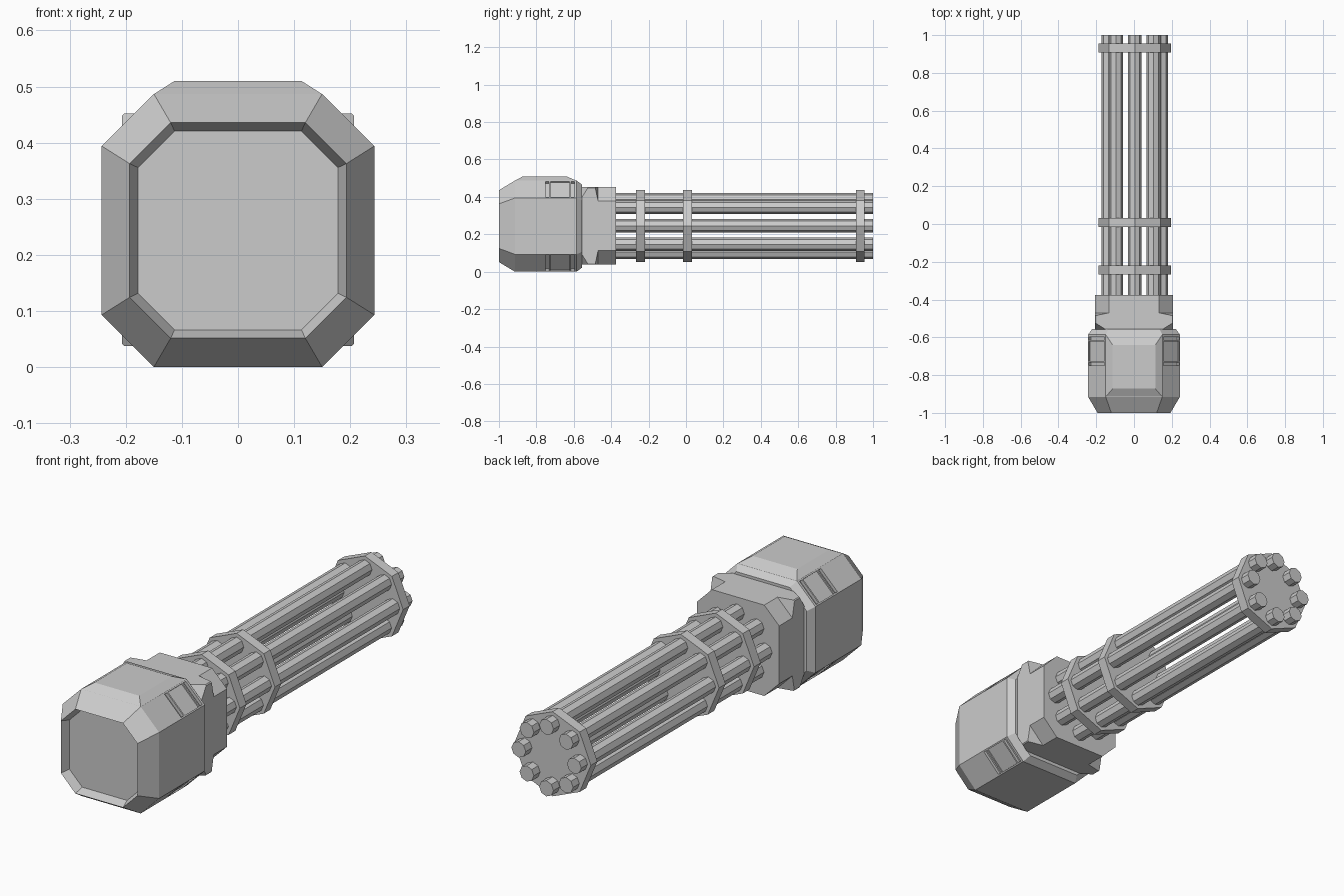
import bpy, bmesh, math
from mathutils import Matrix

if "Cube" in bpy.data.objects:
    bpy.data.objects.remove(bpy.data.objects["Cube"])

CZ = 0.245  # height of the long axis


def loft(name, sections):
    """Skin a list of (y, outline) cross-sections and cap both ends."""
    bm = bmesh.new()
    rings = [[bm.verts.new((x, y, z)) for x, z in pts] for y, pts in sections]
    n = len(rings[0])
    for a, b in zip(rings, rings[1:]):
        for i in range(n):
            j = (i + 1) % n
            bm.faces.new((a[i], a[j], b[j], b[i]))
    bm.faces.new(rings[0])
    bm.faces.new(rings[-1])
    bmesh.ops.recalc_face_normals(bm, faces=bm.faces)
    me = bpy.data.meshes.new(name)
    bm.to_mesh(me)
    bm.free()
    ob = bpy.data.objects.new(name, me)
    bpy.context.collection.objects.link(ob)
    return ob


def cut_square(hx, hz, c, cz=CZ):
    """Rectangle outline with 45 degree corners of size c."""
    return [(sx * x, cz + sz * z) for sx, sz, x, z in (
        (1, 1, hx, hz - c), (1, 1, hx - c, hz), (-1, 1, hx - c, hz), (-1, 1, hx, hz - c),
        (-1, -1, hx, hz - c), (-1, -1, hx - c, hz), (1, -1, hx - c, hz), (1, -1, hx, hz - c))]


def polygon(r, cx=0.0, cz=CZ, n=8):
    return [(cx + r * math.cos(2 * math.pi * i / n), cz + r * math.sin(2 * math.pi * i / n))
            for i in range(n)]


# Rear housing with recessed end panel
BZ = 0.2435
housing = loft("housing", [
    (-0.96, cut_square(0.178, 0.177, 0.065, BZ)),
    (-1.0, cut_square(0.193, 0.192, 0.073, BZ)),
    (-0.915, cut_square(0.243, 0.2435, 0.093, BZ)),
    (-0.585, cut_square(0.243, 0.2435, 0.093, BZ)),
    (-0.555, cut_square(0.22, 0.221, 0.085, BZ))])

# Grooves and shallow panels on the four corner faces
bm = bmesh.new()
dist = (0.243 + 0.1505) / math.sqrt(2)
for k in range(4):
    rot = Matrix.Rotation(math.radians(45 + 90 * k), 4, 'Y')
    for y0, y1, depth in ((-0.75, -0.732, 0.014), (-0.725, -0.622, 0.006), (-0.615, -0.597, 0.014)):
        bmesh.ops.create_cube(bm, size=1, matrix=(
            Matrix.Translation((0, (y0 + y1) / 2, BZ)) @ rot
            @ Matrix.Translation((dist - depth + 0.05, 0, 0))
            @ Matrix.Diagonal((0.1, y1 - y0, 0.118, 1))))
me = bpy.data.meshes.new("groove_cutter")
bm.to_mesh(me)
bm.free()
cutter = bpy.data.objects.new("groove_cutter", me)
bpy.context.collection.objects.link(cutter)
cutter.hide_render = True
cutter.hide_viewport = True
mod = housing.modifiers.new("grooves", 'BOOLEAN')
mod.operation = 'DIFFERENCE'
mod.object = cutter

# Raised plate on top of the housing
bm = bmesh.new()
low = [bm.verts.new((x, y, 0.4865)) for x, y in ((-.15, -.915), (.15, -.915), (.15, -.585), (-.15, -.585))]
top = [bm.verts.new((x, y, 0.51)) for x, y in ((-.113, -.872), (.113, -.872), (.113, -.64), (-.113, -.64))]
for i in range(4):
    j = (i + 1) % 4
    bm.faces.new((low[i], low[j], top[j], top[i]))
bm.faces.new(top)
bm.faces.new(low[::-1])
me = bpy.data.meshes.new("top_plate")
bm.to_mesh(me)
bm.free()
bpy.context.collection.objects.link(bpy.data.objects.new("top_plate", me))

# Collar with square corner lugs
H = 0.207
loft("collar", [(y, cut_square(H, H, c)) for y, c in (
    (-0.56, 0.06), (-0.525, 0.004), (-0.485, 0.004), (-0.47, 0.075), (-0.375, 0.075))])

# Eight barrels
CX = 0.004
for i in range(8):
    a = math.radians(45 * i)
    outline = polygon(0.036, CX + 0.14 * math.cos(a), CZ + 0.14 * math.sin(a))
    loft(f"barrel_{i + 1}", [(-0.4, outline), (1.0, outline)])

# Barrel clamp discs
for i, (y0, y1) in enumerate(((-0.268, -0.22), (-0.015, 0.032), (0.908, 0.955))):
    loft(f"clamp_disc_{i + 1}", [(y0, polygon(0.193, CX)), (y1, polygon(0.193, CX))])
